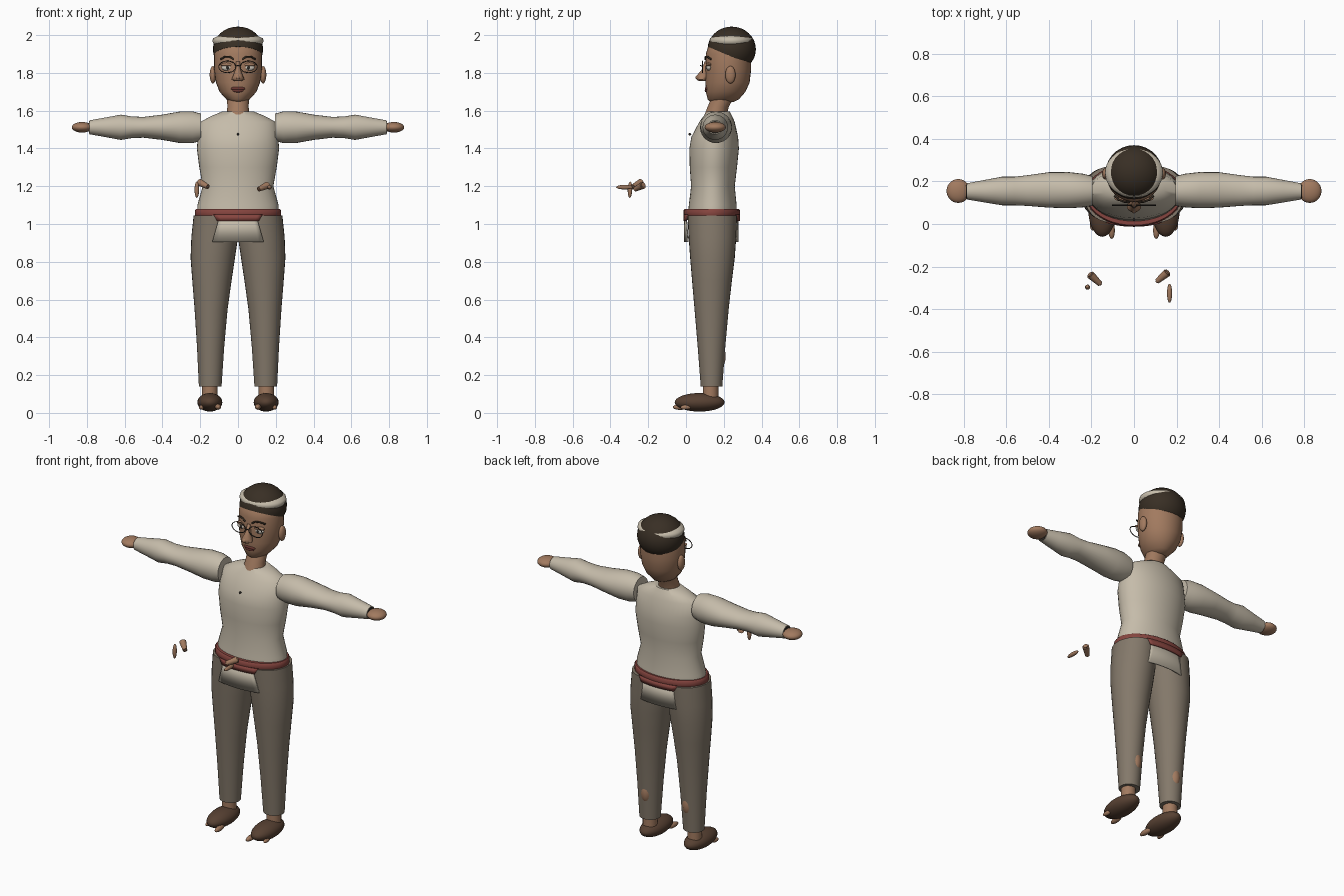
import bpy
import bmesh
import math
from mathutils import Vector, Matrix

if "Cube" in bpy.data.objects:
    bpy.data.objects.remove(bpy.data.objects["Cube"], do_unlink=True)


def material(name, *rgb):
    m = bpy.data.materials.new(name)
    m.use_nodes = True
    m.diffuse_color = (*rgb, 1)
    m.node_tree.nodes["Principled BSDF"].inputs["Base Color"].default_value = (*rgb, 1)
    return m


LINEN = material("linen", .56, .50, .40)
TROUSER = material("brown grey cloth", .23, .19, .145)
SKIN = material("skin", .36, .195, .115)
HAIR = material("dark hair", .04, .028, .018)
LEATHER = material("shoe leather", .095, .052, .032)
RED = material("red sash", .24, .06, .05)
LIP = material("lip", .15, .04, .032)
EYE = material("eye white", .6, .55, .48)
WIRE = material("dark wire", .03, .025, .02)


def finish(name, bm, mat, angle=45):
    bmesh.ops.recalc_face_normals(bm, faces=bm.faces)
    mesh = bpy.data.meshes.new(name)
    bm.to_mesh(mesh)
    bm.free()
    mesh.materials.append(mat)
    ob = bpy.data.objects.new(name, mesh)
    bpy.context.collection.objects.link(ob)
    bpy.ops.object.select_all(action='DESELECT')
    ob.select_set(True)
    bpy.context.view_layer.objects.active = ob
    bpy.ops.object.shade_smooth_by_angle(angle=math.radians(angle))
    return ob


def loft(name, rings, mat, sides=32, along_x=0, angle=45):
    """Elliptical rings (centre, half width, half depth), stacked up z or along x."""
    bm = bmesh.new()
    loops = []
    for c, a, b in rings:
        loop = []
        for i in range(sides):
            t = math.tau * i / sides
            u, v = a * math.cos(t), b * math.sin(t)
            off = Vector((0, u, v)) if along_x else Vector((u, v, 0))
            loop.append(bm.verts.new(Vector(c) + off))
        loops.append(loop)
    for lo, hi in zip(loops, loops[1:]):
        for i in range(sides):
            j = (i + 1) % sides
            bm.faces.new((lo[i], lo[j], hi[j], hi[i]))
    bm.faces.new(loops[0])
    bm.faces.new(loops[-1])
    return finish(name, bm, mat, angle)


def ellipsoid(name, c, size, mat, cut=None):
    bm = bmesh.new()
    bmesh.ops.create_uvsphere(bm, u_segments=28, v_segments=16, radius=1)
    bm.transform(Matrix.Translation(c) @ Matrix.Diagonal((*size, 1)))
    if cut:
        geom = bm.verts[:] + bm.edges[:] + bm.faces[:]
        bmesh.ops.bisect_plane(bm, geom=geom, plane_co=cut[0], plane_no=cut[1], clear_inner=True)
        bmesh.ops.holes_fill(bm, edges=[e for e in bm.edges if e.is_boundary])
    return finish(name, bm, mat)


def spindle(name, a, b, r, mat):
    """Ellipsoid stretched from point a to point b."""
    a, b = Vector(a), Vector(b)
    bm = bmesh.new()
    bmesh.ops.create_uvsphere(bm, u_segments=16, v_segments=10, radius=1)
    turn = (b - a).to_track_quat('Z', 'Y').to_matrix().to_4x4()
    bm.transform(Matrix.Translation((a + b) / 2) @ turn @ Matrix.Diagonal((r, r, (b - a).length / 2, 1)))
    return finish(name, bm, mat)


def stub(name, a, b, ra, rb, mat):
    """Tapered finger with rounded ends."""
    a, b = Vector(a), Vector(b)
    bm = bmesh.new()
    turn = (b - a).to_track_quat('Z', 'Y').to_matrix().to_4x4()
    bmesh.ops.create_cone(bm, cap_ends=True, segments=16, radius1=ra, radius2=rb, depth=(b - a).length)
    bmesh.ops.bevel(bm, geom=[e for e in bm.edges if any(len(f.verts) > 4 for f in e.link_faces)],
                    offset=rb * .5, segments=2, affect='EDGES')
    bm.transform(Matrix.Translation((a + b) / 2) @ turn)
    return finish(name, bm, mat, 60)


def wire(name, points, r, mat, closed=False):
    cu = bpy.data.curves.new(name, 'CURVE')
    cu.dimensions = '3D'
    cu.bevel_depth = r
    cu.bevel_resolution = 1
    sp = cu.splines.new('POLY')
    sp.points.add(len(points) - 1)
    for p, co in zip(sp.points, points):
        p.co = (*co, 1)
    sp.use_cyclic_u = closed
    cu.materials.append(mat)
    bpy.context.collection.objects.link(bpy.data.objects.new(name, cu))


def apron(name, side, ztop, zbot, wtop, wbot, depth, mat):
    """Thin curved trapezoid hanging in front (side -1) or behind (side 1)."""
    bm = bmesh.new()
    rows = []
    for z, w in ((ztop, wtop), (zbot, wbot)):
        xs = [w * (i / 5 - 1) for i in range(11)]
        rows.append([bm.verts.new((x, .137 + side * depth * math.sqrt(1 - (x / .27) ** 2), z)) for x in xs])
    for i in range(10):
        bm.faces.new((rows[0][i], rows[0][i + 1], rows[1][i + 1], rows[1][i]))
    ob = finish(name, bm, mat)
    ob.modifiers.new("thickness", 'SOLIDIFY').thickness = .006


# Shirt, given as height, front, back and half width
shirt = ((1.04, .01, .27, .215), (1.10, .015, .268, .215), (1.2, .027, .258, .187), (1.3, .02, .27, .205),
         (1.4, .018, .28, .218), (1.46, .028, .276, .212), (1.54, .07, .258, .2), (1.57, .092, .245, .145),
         (1.595, .11, .232, .085))
loft("shirt", [((0, (f + b) / 2, z), w, (b - f) / 2) for z, f, b, w in shirt], LINEN, 40)
ellipsoid("shirt_button", (0, .02, 1.475), (.006, .008, .006), WIRE)

# Sash and hanging flaps
loft("sash", [((0, .137, z), .222 + d, .143 + d) for z, d in
              ((1.035, 0), (1.042, .006), (1.073, .006), (1.08, 0))], RED, 40)
for side, label in ((-1, "front"), (1, "back")):
    apron(label + "_flap", side, 1.045, .905, .095, .135, .142, LINEN)
    apron(label + "_sash_fold", side, 1.05, 1.015, .13, .11, .15, RED)

# Neck and head
loft("neck", [((0, .155, 1.57), .063, .06), ((0, .17, 1.62), .056, .056), ((0, .205, 1.69), .06, .06)], SKIN)
skull = ((1.645, .13, .25, .035), (1.66, .115, .28, .062), (1.7, .105, .315, .098), (1.75, .103, .337, .117),
         (1.82, .103, .345, .127), (1.9, .105, .345, .126), (1.95, .12, .34, .115), (1.975, .16, .3, .06))
loft("head", [((0, (f + b) / 2, z), w, (b - f) / 2) for z, f, b, w in skull], SKIN, 32, angle=70)
ellipsoid("hair", (0, .242, 1.925), (.133, .128, .12), HAIR, ((0, .12, 1.937), (0, .39, .92)))
loft("cap", [((0, .24, z), .136 * k, .116 * k) for z, k in
             ((1.942, .8), (1.95, .94), (1.968, 1), (1.983, .97), (1.994, .8), (2.0, .45))], LINEN, 36, angle=70)

# Face
loft("nose", [((0, .085, 1.757), .018, .018), ((0, .083, 1.766), .034, .028), ((0, .09, 1.785), .026, .034),
              ((0, .1, 1.815), .015, .018), ((0, .107, 1.86), .01, .008)], SKIN, 16, angle=70)
spindle("nose_tip", (0, .05, 1.772), (0, .11, 1.79), .016, SKIN)
spindle("upper_lip", (-.038, .112, 1.717), (.038, .112, 1.717), .012, LIP)
spindle("lower_lip", (-.03, .11, 1.707), (.03, .11, 1.707), .011, LIP)
wire("glasses_bridge", [(-.015, .085, 1.835), (0, .075, 1.84), (.015, .085, 1.835)], .0022, WIRE)

for s, label in ((1, "left_"), (-1, "right_")):
    ellipsoid(label + "ear", (s * .133, .235, 1.79), (.017, .027, .046), SKIN)
    ellipsoid(label + "eye", (s * .056, .122, 1.828), (.032, .014, .017), EYE)
    ellipsoid(label + "eyelid", (s * .056, .122, 1.844), (.036, .016, .01), SKIN)
    ellipsoid(label + "pupil", (s * .056, .109, 1.828), (.008, .003, .009), WIRE)
    wire(label + "eyebrow", [(s * .022, .102, 1.872), (s * .045, .104, 1.886), (s * .07, .114, 1.885),
                             (s * .092, .133, 1.872)], .005, HAIR)
    wire(label + "lens_rim", [(s * .057 + .045 * math.cos(t), .088, 1.832 + .031 * math.sin(t))
                              for t in (math.tau * i / 32 for i in range(32))], .0025, WIRE, True)

    # Sleeve, wrist and hand
    sleeve = ((.195, .155, .07, .072), (.24, .157, .079, .084), (.31, .159, .085, .083), (.4, .16, .083, .067),
              (.5, .157, .072, .055), (.56, .155, .067, .057), (.62, .155, .067, .067), (.7, .154, .053, .052),
              (.785, .153, .038, .037))
    loft(label + "sleeve", [((s * x, y, 1.512), a, b) for x, y, a, b in sleeve], LINEN, 28, True)
    loft(label + "cuff_edge", [((s * x, .153, 1.512), .034, .033) for x in (.78, .788)], WIRE, 28, True)
    ellipsoid(label + "hand", (s * .825, .155, 1.512), (.055, .056, .028), SKIN)

    # Trouser leg given as height, inner, outer, front and back
    leg = ((.14, .087, .207, .078, .192), (.35, .073, .217, .062, .208), (.55, .055, .23, .045, .226),
           (.7, .034, .242, .032, .243), (.82, .016, .251, .022, .258), (.93, 0, .247, .014, .266),
           (1.045, -.005, .235, .008, .27))
    loft(label + "trouser_leg", [((s * (i + o) / 2, (f + b) / 2, z), (o - i) / 2, (b - f) / 2)
                                 for z, i, o, f, b in leg], TROUSER)
    ellipsoid(label + "calf", (s * .14, .17, .3), (.035, .04, .07), SKIN)

    # Ankle, shoe and toes
    loft(label + "ankle", [((s * .15, .13, z), .041, .041) for z in (.05, .15)], SKIN, 20)
    ellipsoid(label + "shoe", (s * .149, .072, .056), (.066, .132, .049), LEATHER)
    spindle(label + "big_toe", (s * .104, -.07, .03), (s * .108, .02, .034), .016, SKIN)
    spindle(label + "small_toe", (s * .196, -.03, .028), (s * .19, .03, .032), .013, SKIN)

# Loose fingers in front of the body
stub("left_thumb", (.16, -.225, 1.207), (.105, -.272, 1.182), .02, .012, SKIN)
spindle("left_finger", (.167, -.37, 1.195), (.167, -.28, 1.195), .012, SKIN)
stub("right_thumb", (-.208, -.235, 1.222), (-.155, -.285, 1.195), .02, .012, SKIN)
spindle("right_finger", (-.218, -.298, 1.138), (-.218, -.295, 1.225), .012, SKIN)
